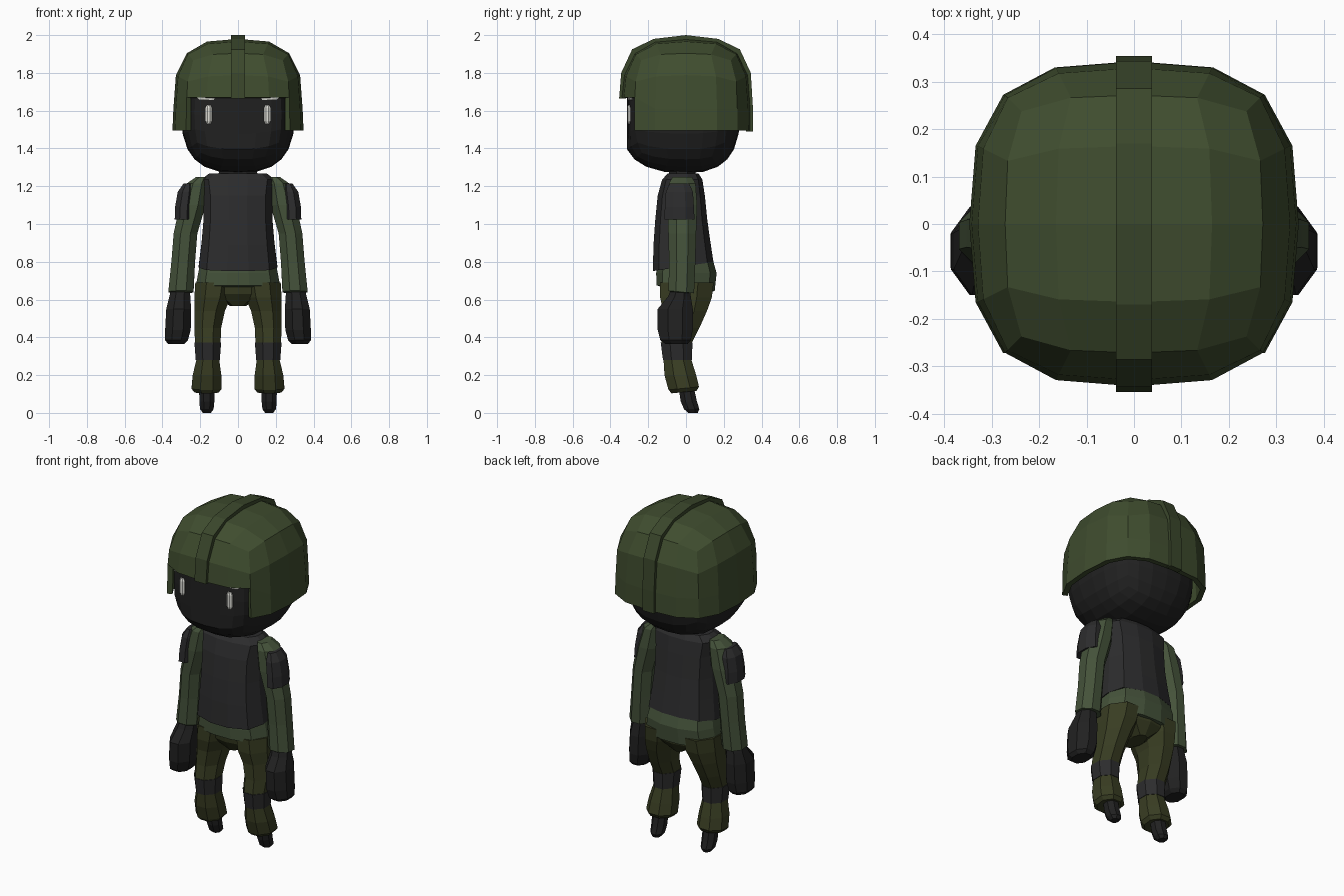
import bpy, bmesh
from math import cos, sin, pi, copysign

if "Cube" in bpy.data.objects:
    bpy.data.objects.remove(bpy.data.objects["Cube"])


def material(name, r, g, b):
    m = bpy.data.materials.new(name)
    m.diffuse_color = (r, g, b, 1)
    m.use_nodes = True
    m.node_tree.nodes["Principled BSDF"].inputs["Base Color"].default_value = m.diffuse_color
    return m


HELMET = material("helmet_green", .050, .074, .028)
TRIM = material("trim_green", .042, .062, .024)
SHIRT = material("shirt_green", .058, .084, .042)
PANTS = material("pants_olive", .040, .046, .016)
DARK = material("dark_cloth", .025, .025, .026)
BLACK = material("black_cloth", .015, .015, .015)
WHITE = material("white", .75, .75, .70)


def finish(bm, name, mat, mirror=False):
    bmesh.ops.recalc_face_normals(bm, faces=bm.faces)
    me = bpy.data.meshes.new(name)
    bm.to_mesh(me)
    bm.free()
    me.materials.append(mat)
    ob = bpy.data.objects.new(name, me)
    bpy.context.collection.objects.link(ob)
    if mirror:
        ob.modifiers.new("mirror", 'MIRROR').use_mirror_merge = False
    return ob


def loft(name, mat, rings, n=8, p=2.6, mirror=False):
    """Rings are (x, y, z, rx, ry[, slope of z along y])."""
    bm = bmesh.new()
    loops = []
    for x, y, z, rx, ry, *slope in rings:
        s = slope[0] if slope else 0
        loop = []
        for i in range(n):
            a = 2 * pi * (i + .5) / n
            c, d = cos(a), sin(a)
            k = (abs(c) ** p + abs(d) ** p) ** (-1 / p) / (cos(pi / n) ** .6)
            dy = d * k * ry
            loop.append(bm.verts.new((x + c * k * rx, y + dy, z + s * dy)))
        loops.append(loop)
    for a, b in zip(loops, loops[1:]):
        for i in range(n):
            j = (i + 1) % n
            bm.faces.new((a[i], a[j], b[j], b[i]))
    bm.faces.new(loops[0])
    bm.faces.new(loops[-1])
    return finish(bm, name, mat, mirror)


def grid_cube(cuts):
    bm = bmesh.new()
    bmesh.ops.create_cube(bm, size=2)
    bmesh.ops.subdivide_edges(bm, edges=bm.edges[:], cuts=cuts, use_grid_fill=True)
    return bm


def pnorm(v, p):
    return sum(abs(c) ** p for c in v) ** (1 / p)


# Head: rounded cube with a flattened face
bm = grid_cube(5)
for v in bm.verts:
    q = v.co / pnorm(v.co, 2.6)
    x, y, z = q.x * .30, q.y * .285, 1.58 + q.z * .31
    if y < 0:
        y = max(y * 1.25, -.313 + .6 * x * x)
    v.co = (x, y, z)
finish(bm, "head", BLACK)

# Helmet: rounded cube, open below, cut away over the face
bm = grid_cube(3)
drop = [f for f in bm.faces if f.calc_center_median().z < -.5
        or (f.calc_center_median().y < -.99 and f.calc_center_median().z < 0)]
bmesh.ops.delete(bm, geom=drop, context='FACES')
for v in bm.verts:
    c = v.co.copy()
    if c.z < -.1:
        q = c.xy / pnorm(c.xy, 3)
        v.co = (q.x * .347, q.y * .343, 1.495)
    else:
        q = c / pnorm(c, 3)
        z = 1.67 if c.y < -.99 and c.z < .1 else 1.61 + q.z * .37
        v.co = (q.x * .342, q.y * .342, z)
helmet = finish(bm, "helmet", HELMET)
mod = helmet.modifiers.new("thickness", 'SOLIDIFY')
mod.thickness = .03
mod.offset = -1

# Raised band running front to back over the helmet
profile = [(-.354, 1.665), (-.343, 1.80), (-.285, 1.925), (-.17, 1.98), (0, 2.0),
           (.17, 1.98), (.285, 1.925), (.343, 1.80), (.354, 1.62), (.354, 1.49)]
bm = bmesh.new()
rows = []
for y, z in profile:
    iy, iz = y * .9, 1.6 + (z - 1.6) * .9 if z > 1.7 else z
    rows.append([bm.verts.new(c) for c in
                 ((-.038, y, z), (.038, y, z), (.038, iy, iz), (-.038, iy, iz))])
for a, b in zip(rows, rows[1:]):
    for i in range(4):
        j = (i + 1) % 4
        bm.faces.new((a[i], a[j], b[j], b[i]))
bm.faces.new(rows[0])
bm.faces.new(rows[-1])
finish(bm, "helmet_band", TRIM)

# Eyes and brows
loft("eyes", WHITE, [(.155, -.297, 1.53, .010, .010), (.155, -.297, 1.545, .018, .014),
                     (.155, -.297, 1.615, .018, .014), (.155, -.297, 1.63, .010, .010)],
     p=2, mirror=True)
loft("brows", WHITE, [(.16, -.292, 1.657, .045, .014), (.16, -.292, 1.672, .06, .016)],
     mirror=True)

# Neck and torso
loft("neck", BLACK, [(0, -.02, 1.22, .12, .075), (0, -.02, 1.32, .09, .07)], p=2)
loft("vest", DARK, [(0, -.015, .775, .205, .158, .15), (0, -.022, .90, .19, .148, .08),
                    (0, -.025, 1.02, .18, .136), (0, -.025, 1.15, .18, .123),
                    (0, -.02, 1.235, .192, .105), (0, -.015, 1.268, .15, .08)], n=12, p=3)
loft("shirt", SHIRT, [(0, -.005, .83, .19, .14), (0, .002, .74, .208, .158),
                      (0, -.002, .66, .222, .152, -.1), (0, -.002, .655, .19, .13, -.1)],
     n=12, p=2.8)

# Arms, shoulder pads and gloves
loft("arms", SHIRT, [(.19, -.02, 1.25, .03, .05), (.215, -.02, 1.215, .055, .07),
                     (.24, -.02, 1.10, .068, .078), (.278, -.02, .95, .062, .073),
                     (.290, -.02, .80, .062, .069), (.302, -.025, .64, .066, .067, -.1),
                     (.302, -.025, .635, .05, .05)], mirror=True)
loft("shoulder_pads", DARK, [(.265, -.035, 1.215, .022, .05), (.276, -.035, 1.17, .042, .07),
                             (.287, -.035, 1.09, .045, .075), (.290, -.035, 1.025, .044, .078)],
     mirror=True, p=3)
loft("gloves", BLACK, [(.305, -.03, .65, .05, .05), (.308, -.035, .615, .055, .06),
                       (.314, -.057, .55, .065, .092), (.318, -.057, .44, .067, .092),
                       (.326, -.055, .385, .060, .080), (.328, -.05, .365, .042, .058)],
     mirror=True)

# Trousers: seat, legs, knee bands
loft("trouser_seat", PANTS, [(0, .01, .72, .19, .14), (0, .01, .63, .15, .125),
                             (0, .01, .565, .04, .08)], n=10)
loft("legs", PANTS, [(.125, .005, .69, .10, .14), (.135, .0, .61, .095, .135),
                     (.15, -.005, .54, .080, .115), (.16, -.025, .45, .070, .095),
                     (.16, -.05, .37, .067, .080), (.16, -.045, .28, .060, .073),
                     (.164, -.03, .20, .075, .083), (.166, -.012, .13, .079, .080, .1),
                     (.166, -.01, .11, .062, .065, .1)], mirror=True)
loft("knee_bands", DARK, [(.16, -.05, .372, .070, .083), (.16, -.045, .28, .063, .076)],
     mirror=True)

# Feet
loft("feet", BLACK, [(.165, 0, .14, .042, .042), (.165, .015, .06, .041, .044),
                     (.165, .03, .02, .037, .042), (.165, .037, 0, .022, .026)],
     p=2, mirror=True)
